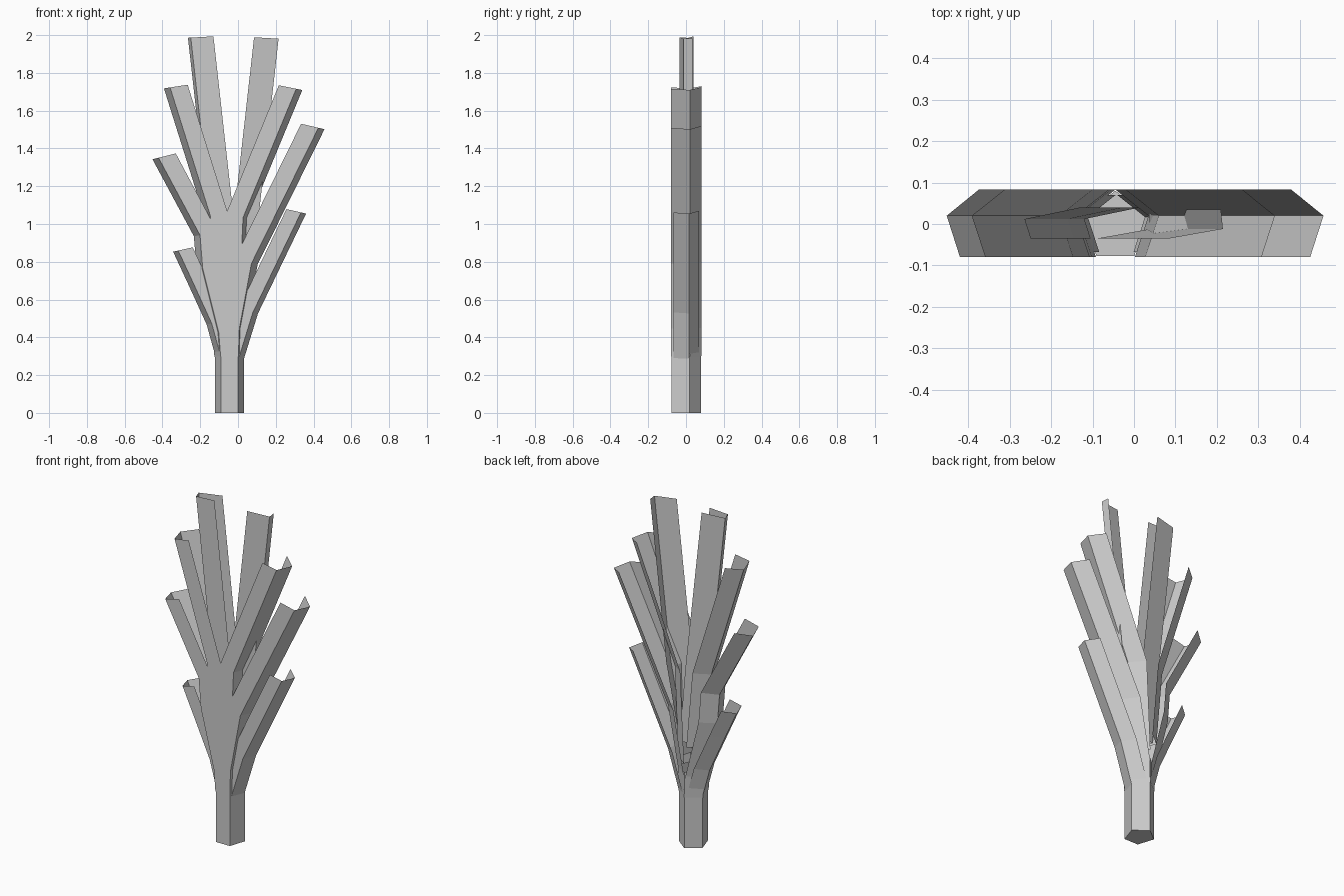
import bpy
import bmesh
import math

cube = bpy.data.objects.get("Cube")
if cube:
    bpy.data.objects.remove(cube)

grey = bpy.data.materials.new("pale_grey")
grey.use_nodes = True
colour = (0.6, 0.6, 0.6, 1)
grey.diffuse_color = colour
grey.node_tree.nodes["Principled BSDF"].inputs["Base Color"].default_value = colour

# Cross-sections as (outward, y): back ridge, outer edge, front outer, front inner, inner edge
PENTAGON = [(0, .083), (.08, .02), (.047, -.08), (-.047, -.08), (-.08, .02)]
OPEN_SHELL = PENTAGON[:4]
TALL_LEFT = [(.065, .035), (.07, -.012), (-.06, -.035)]
TALL_RIGHT = [(-.06, .04), (.075, .012), (.06, -.035), (-.06, -.035)]


def sweep(name, path, side, profile, scale=1, closed=False):
    """Sweep a section along an (x, z) path; the section leans half way with it."""
    bm = bmesh.new()
    rings = []
    for i, (x, z) in enumerate(path):
        x0, z0 = path[max(i - 1, 0)]
        x1, z1 = path[min(i + 1, len(path) - 1)]
        lean = math.atan2(x1 - x0, z1 - z0) * .5
        rings.append([bm.verts.new((x + side * u * scale * math.cos(lean), y * scale,
                                    z - side * u * scale * math.sin(lean)))
                      for u, y in profile])
    n = len(profile)
    for low, high in zip(rings, rings[1:]):
        for j in range(n if closed else n - 1):
            k = (j + 1) % n
            quad = [low[j], low[k], high[k], high[j]]
            bm.faces.new(quad if side < 0 else quad[::-1])
    if closed:
        bm.faces.new(rings[0])
        bmesh.ops.recalc_face_normals(bm, faces=bm.faces)
    mesh = bpy.data.meshes.new(name)
    bm.to_mesh(mesh)
    bm.free()
    mesh.materials.append(grey)
    obj = bpy.data.objects.new(name, mesh)
    bpy.context.collection.objects.link(obj)


# Hollow five-sided trunk with a closed foot
sweep("trunk", [(-.045, 0), (-.045, .3), (-.045, .45)], 1, PENTAGON, .97, True)

# Branches open towards the middle, on the model's left (+x)
sweep("low_branch_left", [(-.04, .28), (.04, .54), (.295, 1.07)], 1, OPEN_SHELL, .84)
sweep("middle_branch_left", [(-.045, .3), (-.04, .45), (.025, .8), (.38, 1.52)], 1, OPEN_SHELL)
sweep("high_branch_left", [(-.045, .5), (-.02, 1.04), (.262, 1.725)], 1, OPEN_SHELL)
sweep("top_branch_left", [(-.03, .7), (.04, 1.05), (.145, 1.985)], 1, TALL_LEFT)

# Branches on the model's right (-x)
sweep("low_branch_right", [(-.045, .28), (-.1, .48), (-.2, .7), (-.278, .868)], -1, OPEN_SHELL, .84)
sweep("middle_branch_right", [(-.045, .3), (-.055, .43), (-.14, .77), (-.155, .95), (-.375, 1.362)],
      -1, OPEN_SHELL)
sweep("high_branch_right", [(-.06, .6), (-.1, 1.05), (-.313, 1.73)], -1, OPEN_SHELL)
sweep("top_branch_right", [(-.045, .6), (-.085, 1.05), (-.19, 1.99)], -1, TALL_RIGHT)
